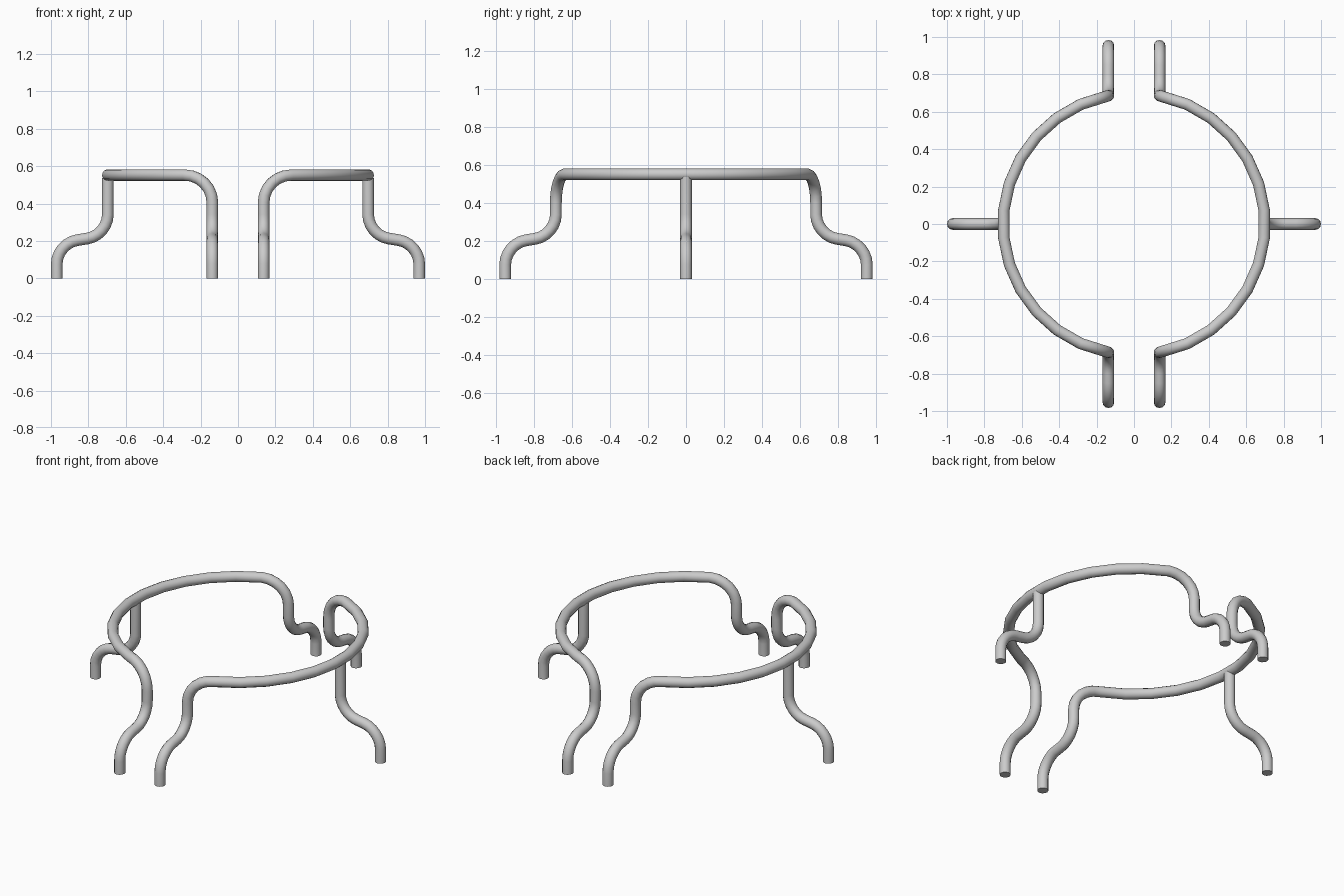
import bpy
from math import sin, cos, pi, radians
from mathutils import Vector

if "Cube" in bpy.data.objects:
    bpy.data.objects.remove(bpy.data.objects["Cube"])

R = 0.031        # tube radius
RING = 0.70      # ring radius
TOP = 0.552      # ring height


def bend(a, k, b, n=6):
    """Rounded corner from a to b around corner point k."""
    a, k, b = Vector(a), Vector(k), Vector(b)
    return [k + (a - k) * (1 - sin(t)) + (b - k) * (1 - cos(t))
            for t in (pi / 2 * i / n for i in range(n + 1))]


def leg_profile(inner, outer):
    """S-shaped leg as (distance, height) points, from upper bend to floor."""
    k2, k1 = Vector((inner, 0.23)), Vector((outer, 0.187))
    d = (k1 - k2).normalized() * 0.11
    up = Vector((0, 0.11))
    return bend(k2 + up, k2, k2 + d) + bend(k1 - d, k1, k1 - up) + [Vector((outer, 0))]


def tube(name, pts):
    cu = bpy.data.curves.new(name, 'CURVE')
    cu.dimensions = '3D'
    cu.bevel_depth = R
    cu.bevel_resolution = 4
    cu.use_fill_caps = True
    sp = cu.splines.new('POLY')
    sp.points.add(len(pts) - 1)
    for p, co in zip(sp.points, pts):
        p.co = (*co, 1)
    ob = bpy.data.objects.new(name, cu)
    bpy.context.collection.objects.link(ob)
    bpy.ops.object.select_all(action='DESELECT')
    ob.select_set(True)
    bpy.context.view_layer.objects.active = ob
    bpy.ops.object.convert(target='MESH')
    bpy.ops.object.shade_smooth_by_angle(angle=radians(45))


for side, s in (("right", 1), ("left", -1)):
    # half ring that turns down into a front and a back leg
    x, y = 0.137, 0.686
    leg = [Vector((x, p.x, p.y)) for p in leg_profile(y, 0.953)]
    start = (RING * cos(radians(66)), RING * sin(radians(66)), TOP)
    back = bend(start, (x, y, TOP), (x, y, 0.405)) + leg
    front = [Vector((p.x, -p.y, p.z)) for p in reversed(back)]
    arc = [Vector((RING * cos(radians(a)), RING * sin(radians(a)), TOP))
           for a in range(-54, 55, 12)]
    path = front + arc + back
    tube(side + "_ring_and_legs", [(s * p.x, p.y, p.z) for p in path])

    # middle leg under the half ring
    mid = [Vector((0.696, TOP - 0.015))] + leg_profile(0.696, 0.969)
    tube(side + "_middle_leg", [(s * p.x, 0, p.y) for p in mid])
